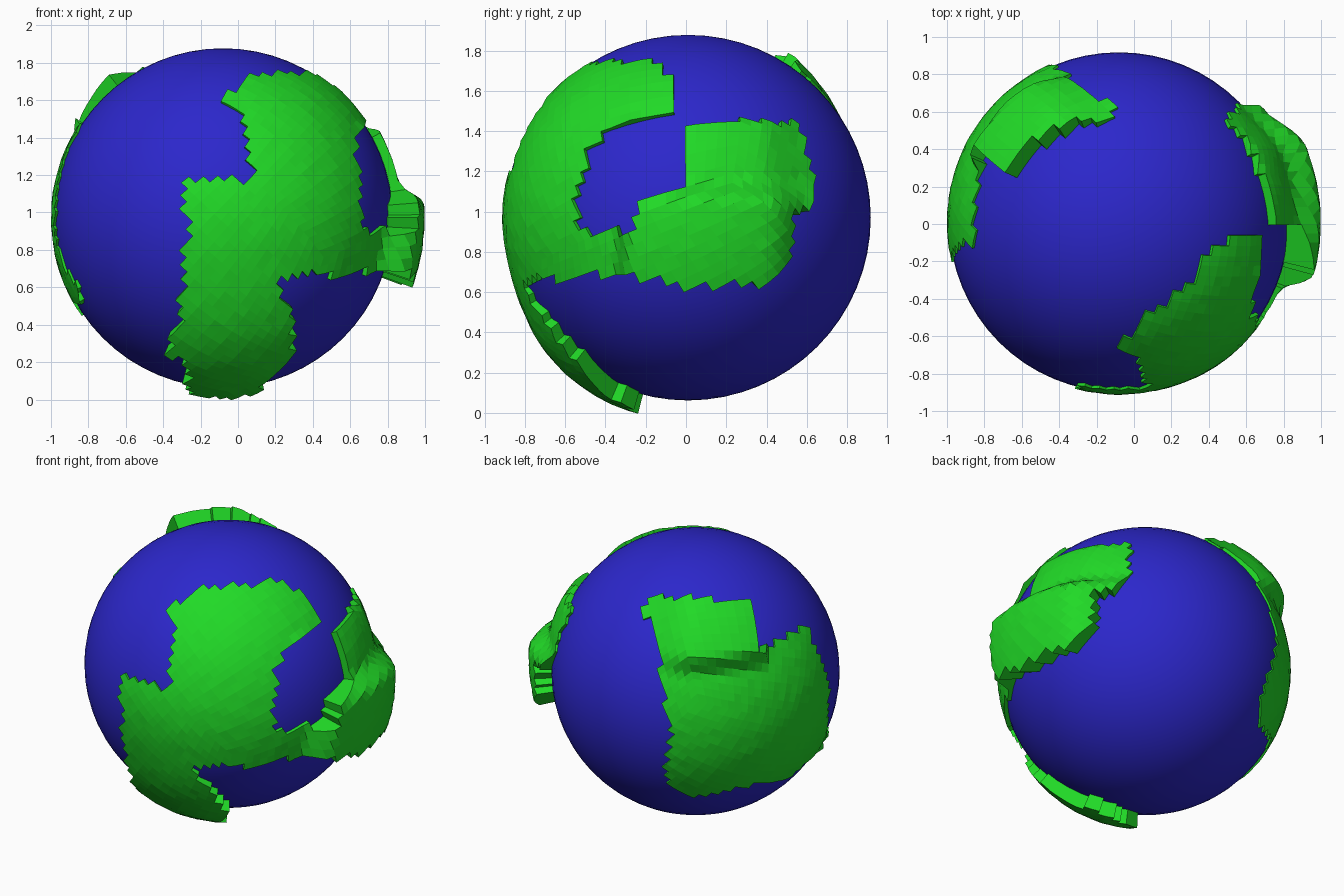
import bpy, bmesh, math, random
from mathutils import Vector, Matrix

if "Cube" in bpy.data.objects:
    bpy.data.objects.remove(bpy.data.objects["Cube"])

random.seed(4)
CENTRE = Vector((-0.08, 0.01, 0.97))
R = 0.908


def material(name, rgb):
    m = bpy.data.materials.new(name)
    m.diffuse_color = (*rgb, 1)
    m.use_nodes = True
    m.node_tree.nodes["Principled BSDF"].inputs["Base Color"].default_value = m.diffuse_color
    return m


def step(a, b, v):
    t = max(0.0, min(1.0, (v - a) / (b - a)))
    return t * t * (3 - 2 * t)


def inside(x, y, poly):
    hit = False
    for (x1, y1), (x2, y2) in zip(poly, poly[1:] + poly[:1]):
        if (y1 > y) != (y2 > y) and x < (x2 - x1) * (y - y1) / (y2 - y1) + x1:
            hit = not hit
    return hit


# coastlines: front view (x, z)
FRONT = [(-0.3, 1.23), (-0.24, 1.18), (0.1, 1.17), (0.05, 1.3), (0.03, 1.5),
         (-0.08, 1.61), (0.06, 1.74), (0.3, 1.75), (0.45, 1.75), (0.45, 0.65),
         (0.25, 0.66), (0.2, 0.55), (0.3, 0.45), (0.3, 0.22), (0.12, 0.05),
         (0.08, -0.1), (-0.25, -0.1), (-0.27, 0.2), (-0.4, 0.22), (-0.3, 0.4),
         (-0.3, 0.7), (-0.27, 0.95)]
# right view (y, z)
RIGHT = [(-1.2, 1.9), (-0.14, 1.76), (-0.08, 1.68), (-0.05, 1.48), (-0.17, 1.48),
         (-0.38, 1.42), (-0.48, 1.3), (-0.55, 1.1), (-0.53, 0.9), (-0.3, 0.9),
         (-0.18, 1.1), (0.02, 1.12), (0.01, 1.43), (0.3, 1.46), (0.57, 1.43),
         (0.66, 1.04), (0.54, 1.02), (0.53, 0.75), (0.4, 0.63), (0.0, 0.62),
         (-0.3, 0.7), (-0.6, 0.66), (-1.2, 0.68)]
# back left view (across, up), relative to the centre
BACK = [(-0.36, 0.4), (-0.26, 0.47), (0.32, 0.45), (0.4, 0.35), (0.37, 0.1),
        (0.7, 0.28), (0.85, -0.1), (0.82, -0.47), (0.58, -0.68), (-0.03, -0.8),
        (-0.19, -0.7), (-0.16, -0.4), (-0.22, 0.0), (-0.28, 0.3)]

AZ, EL = math.radians(125), math.radians(25)
TOWARD = Vector((math.cos(AZ) * math.cos(EL), math.sin(AZ) * math.cos(EL), math.sin(EL)))
ACROSS = Vector((-math.sin(AZ), math.cos(AZ), 0))
UP = TOWARD.cross(ACROSS)


def height(d):
    # land height above the sea for a unit direction
    p = d * R
    if p.dot(TOWARD) > 0 and p.x < 0.3:
        a = p.dot(ACROSS)
        return 0.012 + 0.095 * step(0.36, 0.46, p.z) * step(-0.32, 0.02, a) * (1 - step(0.4, 0.46, a))
    front = 0.014 + 0.085 * step(0.2, 0.95, -p.z) + 0.008 * step(0.1, 0.6, p.x)
    low = 1 - step(0.06, 0.18, p.z)
    east = 0.05 + 0.12 * low - (0.035 + 0.06 * low) * step(0.34, 0.56, p.y)
    w = step(-0.36, -0.24, p.y) * step(0.2, 0.4, p.x) * (1 - step(0.44, 0.5, p.z))
    return front + (east - front) * w


def is_land(d):
    q = d * (R + height(d))
    p = q + CENTRE
    if q.dot(TOWARD) > 0 and q.x < 0.3 and inside(q.dot(ACROSS), q.dot(UP), BACK):
        return True
    if p.x > 0.4:
        return inside(p.y, p.z, RIGHT)
    return p.y < -0.1 and (p.z > 0.5 or p.y < -0.27) and inside(p.x, p.z, FRONT)


# ocean ball
bpy.ops.mesh.primitive_uv_sphere_add(segments=64, ring_count=32, radius=R, location=CENTRE)
ocean = bpy.context.object
ocean.name = "ocean"
ocean.data.materials.append(material("sea_blue", (0.025, 0.02, 0.6)))
bpy.ops.object.shade_smooth()

# continents: patches of a tilted quad sphere, raised with side walls
bm = bmesh.new()
bmesh.ops.create_cube(bm, size=2)
bmesh.ops.subdivide_edges(bm, edges=bm.edges[:], cuts=25, use_grid_fill=True)
tilt = Matrix.Rotation(0.75, 3, 'Y') @ Matrix.Rotation(0.5, 3, 'X')
for v in bm.verts:
    c = Vector([math.tan(k * math.pi / 4) for k in v.co])
    v.co = (tilt @ c).normalized()
sea = [f for f in bm.faces if not is_land(f.calc_center_median().normalized())]
bmesh.ops.delete(bm, geom=sea, context='FACES')
base = list(bm.faces)
top = bmesh.ops.extrude_face_region(bm, geom=base, use_keep_orig=True)["geom"]
raised = {g for g in top if isinstance(g, bmesh.types.BMVert)}
bmesh.ops.delete(bm, geom=base, context='FACES_ONLY')
for v in bm.verts:
    d = v.co.normalized()
    if v in raised:
        v.co = d * (R + height(d) + random.uniform(-0.002, 0.002))
    else:
        v.co = d * (R - 0.02)
bmesh.ops.recalc_face_normals(bm, faces=bm.faces[:])
mesh = bpy.data.meshes.new("continents")
bm.to_mesh(mesh)
bm.free()
land = bpy.data.objects.new("continents", mesh)
land.location = CENTRE
bpy.context.collection.objects.link(land)
mesh.materials.append(material("land_green", (0.015, 0.7, 0.02)))
